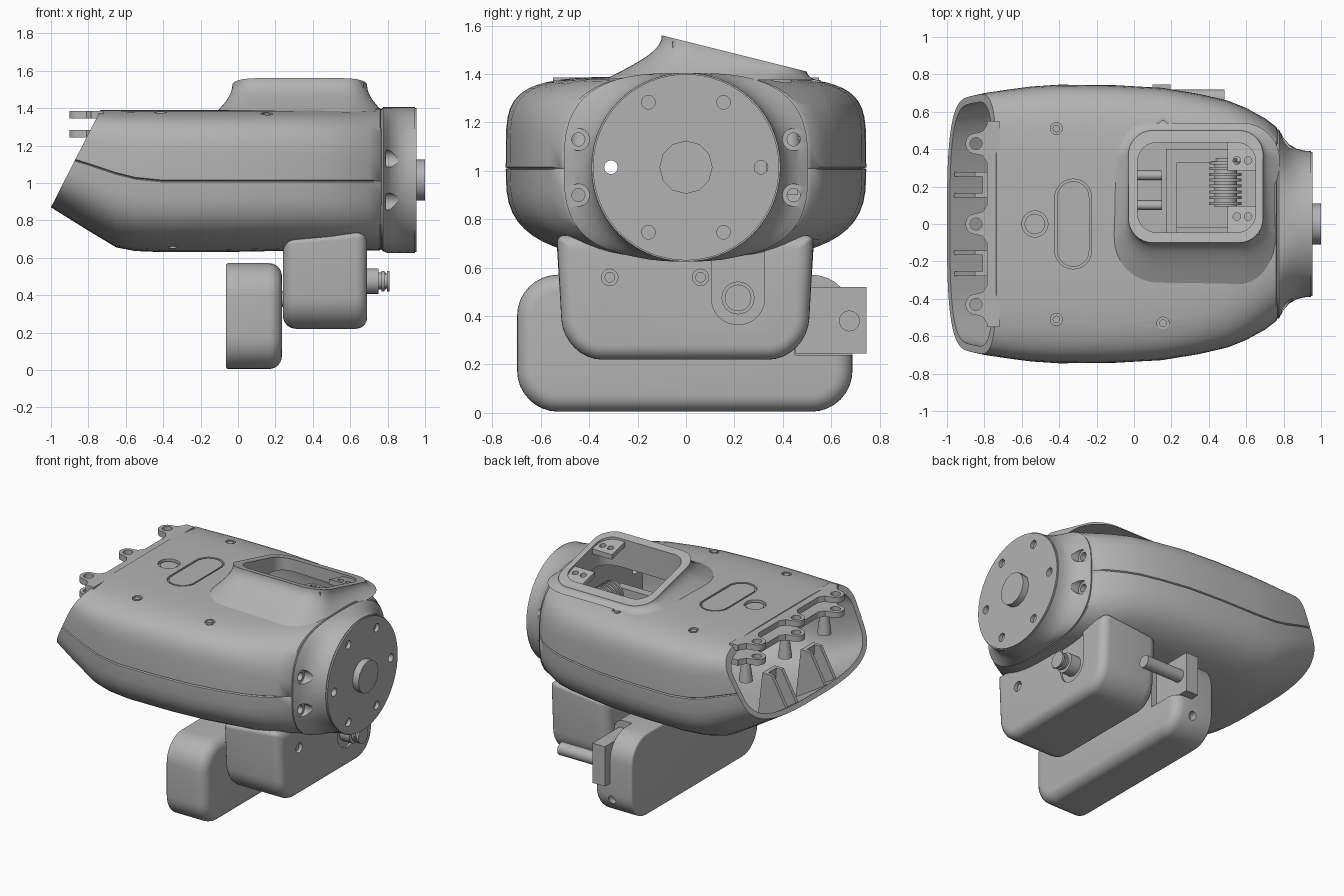
import bpy, bmesh, math
from mathutils import Vector, Matrix

if "Cube" in bpy.data.objects:
    bpy.data.objects.remove(bpy.data.objects["Cube"])

GREY = bpy.data.materials.new("plain_grey")
GREY.use_nodes = True
COLOUR = (0.45, 0.45, 0.45, 1)
GREY.diffuse_color = COLOUR
GREY.node_tree.nodes["Principled BSDF"].inputs["Base Color"].default_value = COLOUR
parts, cutters = [], []


def finish(name, bm, cutter=False):
    bmesh.ops.recalc_face_normals(bm, faces=bm.faces)
    me = bpy.data.meshes.new(name)
    bm.to_mesh(me)
    bm.free()
    me.materials.append(GREY)
    ob = bpy.data.objects.new(name, me)
    bpy.context.collection.objects.link(ob)
    ob.hide_render = cutter
    (cutters if cutter else parts).append(ob)
    return ob


def loft(name, rings, cutter=False):
    bm = bmesh.new()
    vs = [[bm.verts.new(p) for p in r] for r in rings]
    n = len(vs[0])
    for a, b in zip(vs, vs[1:]):
        for i in range(n):
            j = (i + 1) % n
            bm.faces.new((a[i], a[j], b[j], b[i]))
    bm.faces.new(vs[0][::-1])
    bm.faces.new(vs[-1])
    return finish(name, bm, cutter)


def rrect(hw, hh, rb, rt, n=8):
    """Rounded rectangle with separate bottom and top corner radii."""
    pts = []
    for q, (sx, sy, r) in enumerate(((1, 1, rt), (-1, 1, rt), (-1, -1, rb), (1, -1, rb))):
        for k in range(n + 1):
            a = math.pi / 2 * (q + k / n)
            pts.append((sx * (hw - r) + r * math.cos(a), sy * (hh - r) + r * math.sin(a)))
    return pts


def pod(name, x0, x1, y, z, hw, hh, rb, rt, e0, e1):
    """Rounded slab along x with end edges rounded by e0 and e1."""
    steps = [k / 6 * math.pi / 2 for k in range(7)]
    ends = [(x0 + e0 * (1 - math.cos(a)), e0 * (1 - math.sin(a))) for a in steps]
    ends += [(x1 - e1 * (1 - math.cos(a)), e1 * (1 - math.sin(a))) for a in steps[::-1]]
    return loft(name, [[(x, y + u, z + v) for u, v in
                        rrect(hw - d, hh - d, max(rb - d, .01), max(rt - d, .01))] for x, d in ends])


def cyl(name, axis, p, r, length, r2=None, segs=24, cutter=False):
    bm = bmesh.new()
    rot = Vector((0, 0, 1)).rotation_difference(Vector(axis)).to_matrix().to_4x4()
    bmesh.ops.create_cone(bm, cap_ends=True, segments=segs, radius1=r, radius2=r if r2 is None else r2,
                          depth=length, matrix=Matrix.Translation(p) @ rot)
    return finish(name, bm, cutter)


def box(name, lo, hi, cutter=False):
    return loft(name, [[(x, lo[1], lo[2]), (x, hi[1], lo[2]), (x, hi[1], hi[2]), (x, lo[1], hi[2])]
                       for x in (lo[0], hi[0])], cutter)


def prism(name, pts, y0, y1, cutter=False):
    return loft(name, [[(x, y, z) for x, z in pts] for y in (y0, y1)], cutter)


def slot(name, x, y, hw, hh, r, z0, z1, cutter=False):
    return loft(name, [[(x + u, y + v, z) for u, v in rrect(hw, hh, r, r)] for z in (z0, z1)], cutter)


def cut(ob, tools):
    for t in tools:
        m = ob.modifiers.new("cut", "BOOLEAN")
        m.operation, m.solver, m.object = "DIFFERENCE", "EXACT", t
    dg = bpy.context.evaluated_depsgraph_get()
    me = bpy.data.meshes.new_from_object(ob.evaluated_get(dg))
    ob.modifiers.clear()
    ob.data = me


def section(x, w, zt, zb, zs, nu, nl, inset=0, groove=0, n=14):
    """Squarish hull section whose two halves meet in a seam at zs."""
    w, zt, zb = w - inset, zt - inset, zb + inset
    def quarter(h, e, s):
        out = []
        for k in range(n + 1):
            a = math.pi / 2 * k / n
            out.append((w * max(math.cos(a), 0) ** (2 / e) if k < n else 0,
                        zs + s * .005 + (h - zs - s * .005) * math.sin(a) ** (2 / e)))
        return out
    up, lo = quarter(zt, nu, 1), quarter(zb, nl, -1)
    pts = [(w - groove, zs)] + up + [(-y, z) for y, z in up[-2::-1]]
    pts += [(groove - w, zs)] + [(-y, z) for y, z in lo] + lo[-2::-1]
    return [(x, y, z) for y, z in pts]


# Palm hull stations: x, half width, top, bottom, seam height, roundness
HULL = [(-1.2, .6, 1.39, 1, 1.21, 5, 3), (-1, .655, 1.39, .87, 1.16, 5, 3), (-.8, .7, 1.39, .745, 1.1, 5, 3),
        (-.65, .722, 1.39, .655, 1.05, 5, 3), (-.55, .735, 1.39, .636, 1.025, 5, 3),
        (-.4, .745, 1.39, .63, 1.01, 5, 3), (-.1, .742, 1.39, .63, 1.01, 5, 3),
        (.15, .728, 1.39, .635, 1.01, 4.8, 3), (.35, .695, 1.39, .64, 1.01, 4.5, 3),
        (.5, .66, 1.39, .64, 1.01, 4.2, 3), (.6, .62, 1.39, .64, 1.01, 3.8, 3),
        (.7, .565, 1.395, .64, 1.01, 3.3, 2.8), (.76, .52, 1.4, .64, 1.01, 3, 2.7)]
palm = loft("palm_shell", [section(*s, groove=.01) for s in HULL]
            + [section(.768, .515, 1.4, .64, 1.01, 3, 2.7, inset=.012)])
cavity = loft("cavity_cutter", [section(*s, inset=.04) for s in HULL[:-1]], True)
end_cut = prism("end_cutter", [(-.629, 1.598), (-1.106, .662), (-1.5, .662), (-1.5, 1.598)], -1, 1, True)

# Thumb socket: flared boss with a sloping rim
def slope(y):
    return 1.56 - (y + .1) * .25

rings = []
low, high = rrect(.45, .44, .25, .2), rrect(.36, .3, .13, .13)
for k in range(11):
    s = k / 10
    f = 1 - (1 - s) ** 2
    ring = []
    for (a, b), (c, d) in zip(low, high):
        x, y = .33 + a + (c - a) * f, .1 + b + (.1 + d - b) * f
        ring.append((x, y, 1.375 + (slope(y) - 1.375) * s))
    rings.append(ring)
socket = loft("thumb_socket", rings)
opening = slot("socket_cutter", .335, .195, .315, .24, .1, 1.1, 1.8, True)

# Wrist collar, flange disc and knob
ROUND = [(.764, .515, .39, 3, .012), (.775, .505, .39, 2.9, 0), (.8, .46, .39, 2.6, 0), (.83, .425, .39, 2.3, 0),
         (.87, .402, .39, 2.1, 0), (.91, .392, .39, 2, 0), (.945, .39, .39, 2, 0)]
collar = loft("wrist_collar", [section(x, w, 1.015 + h, 1.015 - h + (.01 if x < .8 else 0), 1.015, n, n, inset=i)
                               for x, w, h, n, i in ROUND])
disc = cyl("wrist_disc", (1, 0, 0), (.947, 0, 1.015), .385, .016, segs=64)
cyl("wrist_knob", (1, 0, 0), (.975, 0, 1.015), .11, .05, segs=12)

# Bolt holes in the wrist
bolts = []
for s in (-1, 1):
    for z in (1.13, .9):
        bolts.append(cyl("hole_cutter", (1, 0, 0), (.8, s * .445, z), .027, .5, cutter=True))
        bolts.append(cyl("hole_cutter", (1, 0, 0), (.92, s * .445, z), .046, .26, cutter=True))
for k in range(6):
    a, through = k * math.pi / 3, k % 3 == 0
    p = (.8 if through else .96, .31 * math.cos(a), 1.015 + .31 * math.sin(a))
    bolts.append(cyl("hole_cutter", (1, 0, 0), p, .028, .5 if through else .06, cutter=True))

# Top face recesses with their inserts
tops = [slot("slot_cutter", -.325, 0, .098, .24, .097, 1.37, 1.5, True),
        cyl("ring_cutter", (0, 0, 1), (-.53, 0, 1.43), .07, .12, cutter=True)]
slot("slot_plate", -.325, 0, .086, .228, .085, 1.36, 1.388)
cyl("button", (0, 0, 1), (-.53, 0, 1.365), .055, .03)
for x, y in ((-.415, .51), (-.415, -.51), (.155, .535), (.155, -.53)):
    tops.append(cyl("screw_cutter", (0, 0, 1), (x, y, 1.41), .032, .1, cutter=True))
    cyl("screw", (0, 0, 1), (x, y, 1.36), .02, .03, segs=12)
tops.append(cyl("vent_cutter", (0, 0, 1), (-.35, -.42, .64), .025, .2, cutter=True))
cut(palm, [cavity, end_cut, opening] + tops + bolts)
cut(socket, [opening])
cut(collar, bolts)
cut(disc, bolts)

# Knuckle lugs: two scalloped plates
for z, back in ((1.365, -.72), (1.262, -.7)):
    box("knuckle_strip", (-.785, -.55, z - .02), (back, .55, z + .02))
    for y in (-.43, 0, .43):
        outline = [(-.845 + .056 * math.cos(a), y + .056 * math.sin(a))
                   for a in [math.pi / 2 + math.pi * k / 12 for k in range(13)]]
        outline += [(-.81, y - .065), (-.78, y - .11), (-.74, y - .12),
                    (-.74, y + .12), (-.78, y + .11), (-.81, y + .065)]
        lug = loft("knuckle_lug", [[(a, b, h) for a, b in outline] for h in (z - .02, z + .02)])
        cut(lug, [cyl("pin_cutter", (0, 0, 1), (-.845, y, z), .032, .1, cutter=True)])
for y in (-.43, 0, .43):
    cyl("knuckle_post", (0, 0, 1), (-.76, y, 1.17), .045, .16, .025)

# Tendon clevises on the cavity floor
for y in (-.21, .21):
    for s in (-1, 1):
        prism("clevis_fin", [(-.965, .88), (-.74, .74), (-.78, 1.09), (-.85, 1.09)],
              y + s * .055 - .012, y + s * .055 + .012)
    prism("clevis_back", [(-.79, .76), (-.74, .72), (-.78, 1.09), (-.81, 1.09)], y - .05, y + .05)

# Mechanism inside the socket
box("gear_frame_side", (.17, -.05, .95), (.23, .4, 1.27))
box("gear_frame_end", (.17, .33, .95), (.5, .4, 1.27))
box("gear_frame_sill", (.17, -.08, .95), (.55, -.02, 1.22))
box("gear_tray", (0, -.1, .9), (.68, .46, .95))
box("hinge_plate", (.02, .08, 1.15), (.15, .28, 1.25))
for y in (.1, .26):
    cyl("hinge_barrel", (1, 0, 0), (.085, y, 1.26), .025, .13, segs=16)
cyl("worm_core", (0, 1, 0), (.49, .22, 1.24), .06, .26)
for k in range(8):
    cyl("worm_thread", (0, 1, 0), (.49, .11 + k * .031, 1.24), .085, .016)
for y in (.02, .36):
    tab = prism("socket_tab", [(.5, 0), (.67, 0), (.67, .035), (.5, .035)], y - .075, y + .075)
    for v in tab.data.vertices:
        v.co.z += slope(v.co.y) - .05
    cut(tab, [cyl("tab_cutter", (0, 0, 1), (x, y + (.02 if y < .2 else -.02), 1.48), .02, .3, cutter=True)
              for x in (.55, .61)])

# Inner housing under the wrist
housing = pod("inner_housing", .24, .69, -.003, .478, .53, .258, .17, .03, .07, .06)
for v in housing.data.vertices:
    v.co.y *= 1 - .1 * max(0, .72 - v.co.z)
    if v.co.z > .6:
        v.co.z -= .1 * max(0, .65 - v.co.x)
u_slot = loft("u_cutter", [[(x, .215 + a, .535 + b) for a, b in rrect(.11, .17, .108, .02)]
                           for x in (.675, .8)], True)
cut(housing, [u_slot] + [cyl("screw_cutter", (1, 0, 0), (.69, y, .56), .034, .08, cutter=True)
                         for y in (-.315, .06)])
for y in (-.315, .06):
    cyl("housing_screw", (1, 0, 0), (.66, y, .56), .022, .03, segs=12)
for x, r, d in ((.71, .068, .08), (.765, .045, .05), (.775, .055, .014), (.803, .055, .014), (.79, .04, .04)):
    cyl("cable_connector", (1, 0, 0), (x, .215, .475), r, d)

# Outer housing with its side bracket and rod
outer = pod("outer_housing", -.065, .235, -.005, .288, .693, .283, .17, .17, .015, .07)
cut(outer, [box("notch_cutter", (.1, .45, .24), (.4, .9, .7), True),
            cyl("screw_cutter", (0, 1, 0), (.09, .68, .13), .028, .1, cutter=True)])
box("side_bracket", (.1, .452, .245), (.195, .745, .52))
cyl("bracket_rod", (1, 0, 0), (.335, .675, .38), .043, .3)

# Remove cutters and smooth the curved surfaces
for c in cutters:
    bpy.data.objects.remove(c)
bpy.ops.object.select_all(action="DESELECT")
for p in parts:
    p.select_set(True)
bpy.context.view_layer.objects.active = palm
bpy.ops.object.shade_smooth_by_angle(angle=math.radians(32))
